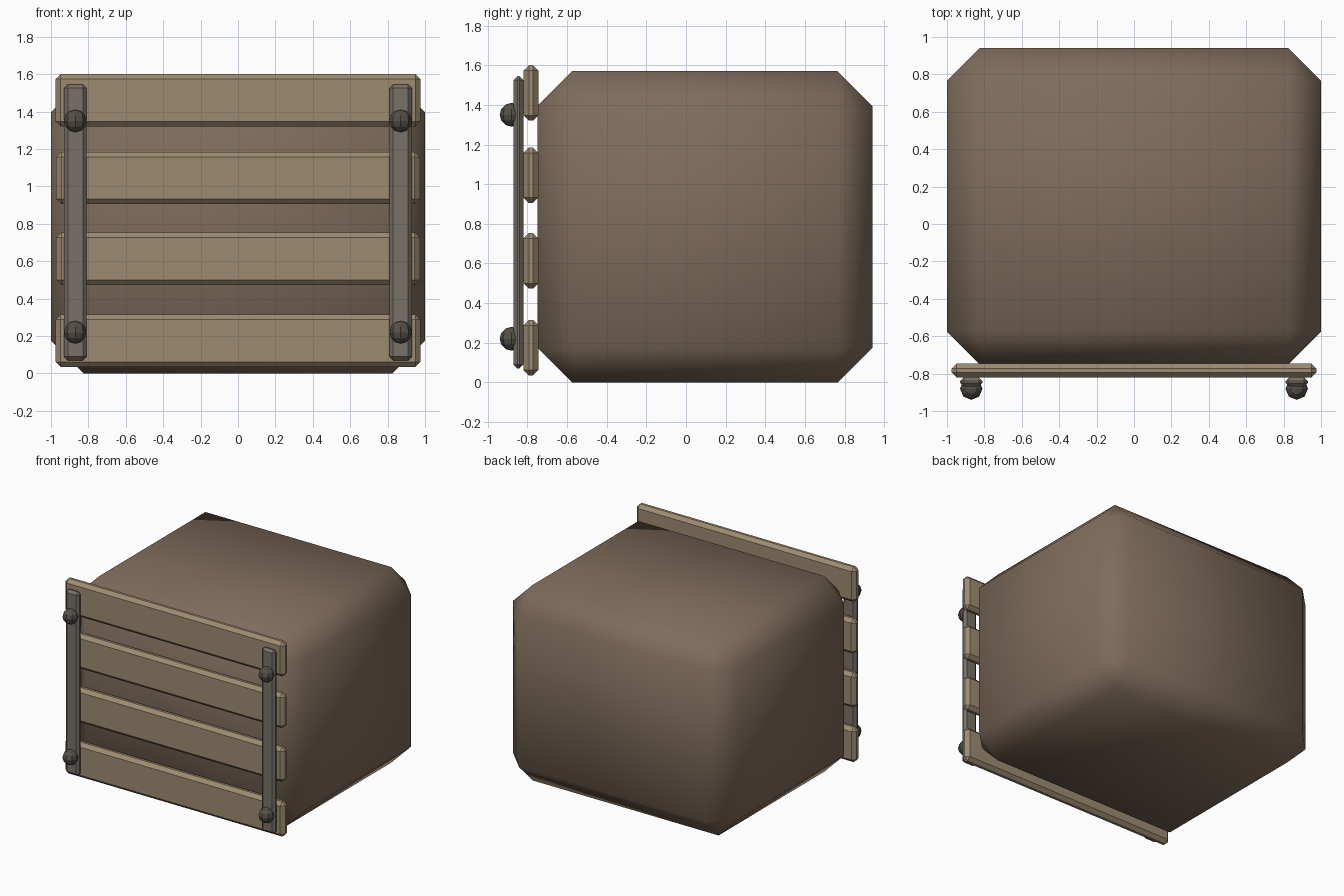
import bpy, math

if "Cube" in bpy.data.objects:
    bpy.data.objects.remove(bpy.data.objects["Cube"])


def material(name, rgb):
    m = bpy.data.materials.new(name)
    m.diffuse_color = (*rgb, 1)
    m.use_nodes = True
    m.node_tree.nodes["Principled BSDF"].inputs["Base Color"].default_value = m.diffuse_color
    return m


BODY = material("dark_wood", (0.21, 0.15, 0.105))
PLANK = material("light_wood", (0.34, 0.26, 0.165))
STRAP = material("strap_metal", (0.19, 0.165, 0.135))
BOLT = material("bolt_metal", (0.09, 0.08, 0.065))


def box(name, lo, hi, bevel, mat, angle):
    """Chamfered box between two corners."""
    bpy.ops.mesh.primitive_cube_add(size=1, location=[(a + b) / 2 for a, b in zip(lo, hi)])
    o = bpy.context.object
    o.name = name
    o.scale = [b - a for a, b in zip(lo, hi)]
    bpy.ops.object.transform_apply(location=False, rotation=False, scale=True)
    mod = o.modifiers.new("chamfer", 'BEVEL')
    mod.width, mod.segments = bevel, 1
    bpy.ops.object.modifier_apply(modifier=mod.name)
    o.data.materials.append(mat)
    bpy.ops.object.shade_smooth_by_angle(angle=math.radians(angle))
    return o


# Crate body with soft chamfered edges
box("crate_body", (-1, -0.75, 0), (1, 0.94, 1.57), 0.175, BODY, 60)

# Front planks
for i, z in enumerate((0.035, 0.473, 0.905, 1.32)):
    w = 0.975 if i in (0, 3) else 0.972
    box(f"front_plank_{i + 1}", (-w, -0.82, z), (w, -0.745, z + 0.28), 0.027, PLANK, 30)

# Metal straps and their faceted bolts
for side, x in (("left", -0.87), ("right", 0.87)):
    box(f"{side}_strap", (x - 0.06, -0.87, 0.07), (x + 0.06, -0.82, 1.545), 0.02, STRAP, 30)
    for level, z in (("lower", 0.22), ("upper", 1.35)):
        bpy.ops.mesh.primitive_uv_sphere_add(segments=8, ring_count=6, radius=0.06,
                                             location=(x, -0.88, z))
        o = bpy.context.object
        o.name = f"{side}_{level}_bolt"
        o.data.materials.append(BOLT)
